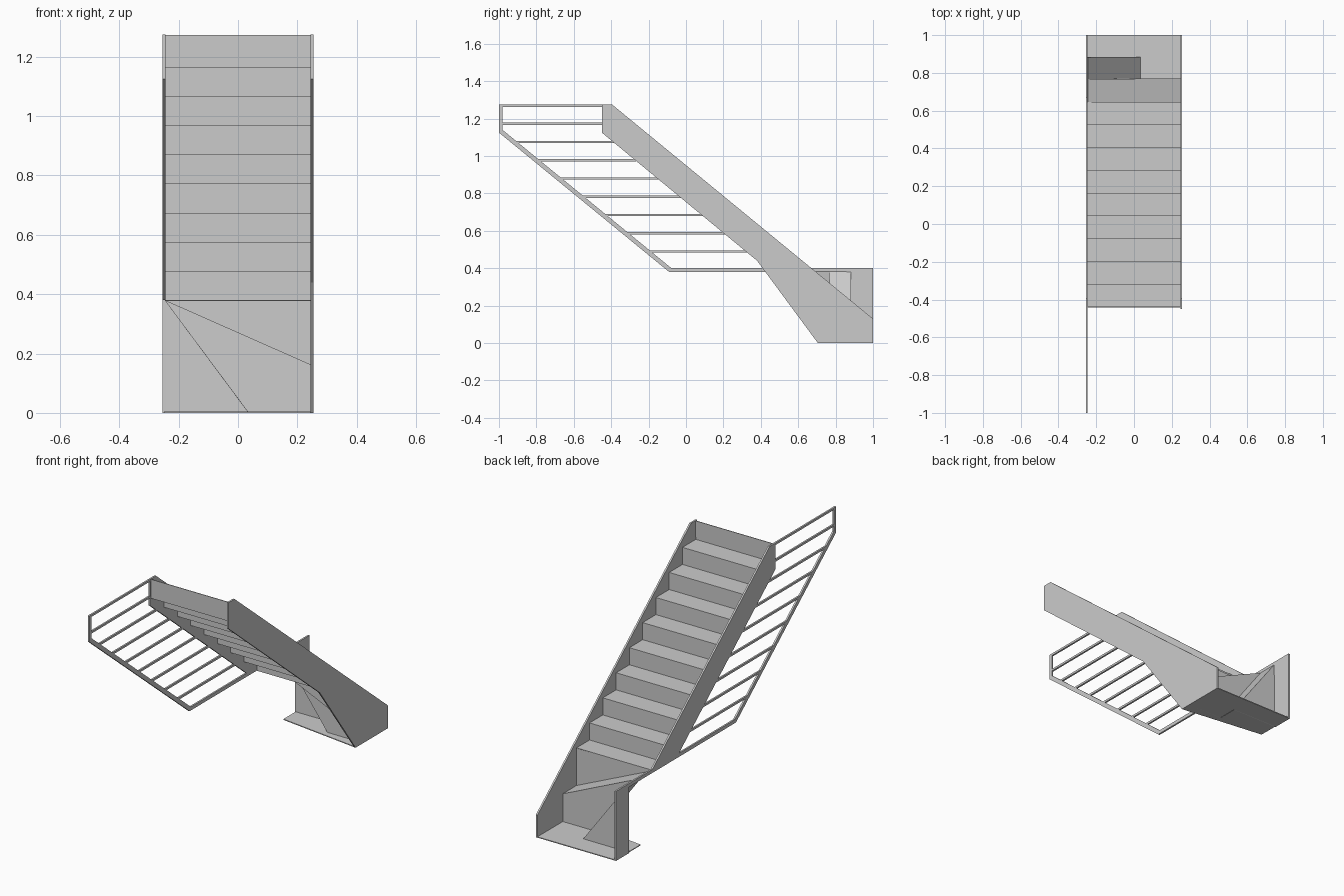
import bpy

if "Cube" in bpy.data.objects:
    bpy.data.objects.remove(bpy.data.objects["Cube"])

HALF = 0.25      # centre line of each side panel
PANEL = 0.01     # side panel thickness
SHEET = 0.004    # tread and riser thickness


def make_object(name, verts, faces):
    mesh = bpy.data.meshes.new(name)
    mesh.from_pydata(verts, [], faces)
    mesh.update()
    obj = bpy.data.objects.new(name, mesh)
    bpy.context.collection.objects.link(obj)
    return obj


def slab(name, outline, x, thick=PANEL):
    """Extrude a (y, z) outline along x, centred on x."""
    n = len(outline)
    verts = [(x + s * thick / 2, y, z) for s in (-1, 1) for y, z in outline]
    faces = [tuple(range(n))[::-1], tuple(range(n, 2 * n))]
    faces += [(i, (i + 1) % n, n + (i + 1) % n, n + i) for i in range(n)]
    return make_object(name, verts, faces)


def sheet(name, verts, faces):
    """Thin sheet of metal given its middle surface."""
    obj = make_object(name, verts, faces)
    mod = obj.modifiers.new("thickness", "SOLIDIFY")
    mod.thickness = SHEET
    mod.offset = 0
    return obj


# Right stringer, kinked down to the floor
slab("right_stringer", [(-0.45, 1.275), (-0.45, 1.125), (0.38, 0.44), (0.705, 0),
                        (1, 0), (1, 0.13), (-0.395, 1.275)], HALF)

# Left stringer with doorway beam and end post
slab("left_stringer", [(-0.45, 1.275), (-0.45, 1.125), (0.453, 0.38), (0.88, 0.38),
                       (0.88, 0), (1, 0), (1, 0.4), (0.67, 0.4), (-0.395, 1.275)], -HALF)

# Zigzag flight: top riser and nine treads with risers between
profile = [(-0.44, 1.273)]
for k in range(9):
    y, z = -0.44 + 0.1206 * k, 1.165 - 0.0982 * k
    profile += [(y, z), (y + 0.1206, z)]
x_in = HALF - PANEL / 2
m = len(profile)
sheet("stair_flight",
      [(x, y, z) for x in (-x_in, x_in) for y, z in profile],
      [(i, m + i, m + i + 1, i + 1) for i in range(m - 1)])

# Turned lower steps: risers and tilted treads fanning from the inner corner
top = 0.38
y1, y2, y3 = 0.645, 0.768, 0.882
fan = [(-x_in, y1, top), (x_in, y1, top), (x_in, y1, 0.163),
       (-x_in, y2, top), (x_in, y2, 0.163), (x_in, y2, 0), (0.037, y2, 0),
       (-x_in, y3, top), (0.037, y3, 0), (-x_in, y3, 0)]
sheet("turned_steps", fan,
      [(0, 1, 2), (0, 2, 4, 3), (3, 4, 5, 6), (3, 6, 8, 7), (7, 8, 9)])

# Bottom landing plate
plate = [(HALF, 0.705), (HALF, 1), (-HALF, 1), (-HALF, 0.77)]
make_object("landing_plate",
            [(x, y, z) for z in (0, 0.005) for x, y in plate],
            [(0, 1, 2, 3), (7, 6, 5, 4)] +
            [(i, 4 + i, 4 + (i + 1) % 4, (i + 1) % 4) for i in range(4)])


# Railing frame: end post, sloping chord, top and bottom bars
def chord_y(z):
    return -1 + (1.125 - z) * 0.91 / 0.745


def stringer_y(z):
    return -0.45 + max(0, 1.125 - z) * 0.903 / 0.745


slab("rail_end_post", [(-1, 1.125), (-0.98, 1.135), (-0.98, 1.275), (-1, 1.275)], -HALF)
slab("rail_chord", [(-1, 1.125), (-0.09, 0.38), (-0.08, 0.402), (-0.98, 1.139)], -HALF)
slab("rail_top_bar", [(-1, 1.263), (-0.45, 1.263), (-0.45, 1.275), (-1, 1.275)], -HALF)
slab("rail_bottom_bar", [(-0.09, 0.38), (0.453, 0.38), (0.43, 0.4), (-0.09, 0.4)], -HALF)

# Horizontal rail bars, one per step
for k in range(8):
    z = 1.173 - 0.0977 * k
    a, b = max(-0.99, chord_y(z) + 0.01), stringer_y(z) + 0.005
    slab(f"rail_bar_{k + 1}", [(a, z - 0.006), (b, z - 0.006), (b, z + 0.006), (a, z + 0.006)], -HALF)
